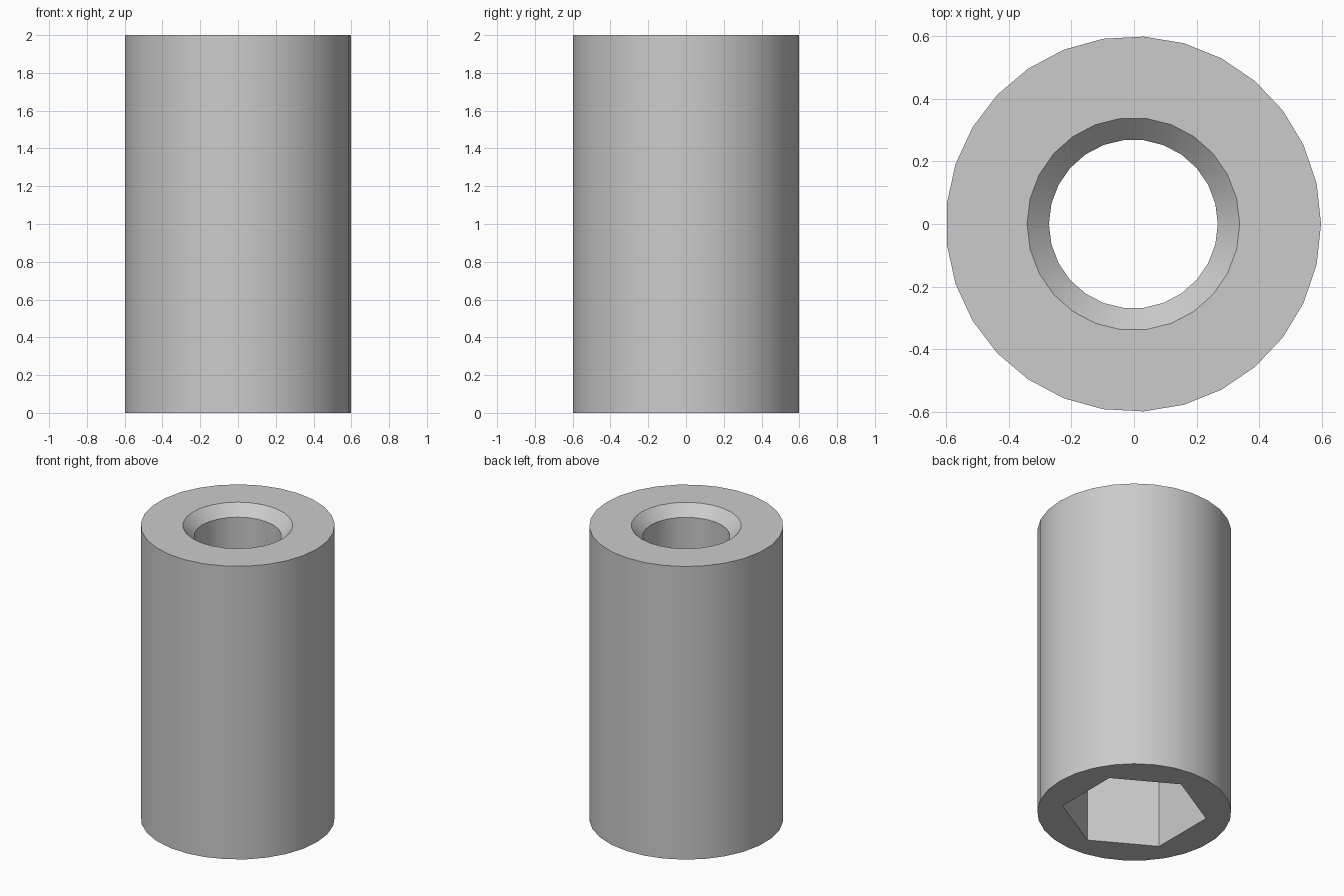
import bpy, bmesh
from math import cos, sin, radians, tau

cube = bpy.data.objects.get("Cube")
if cube:
    bpy.data.objects.remove(cube, do_unlink=True)

HEIGHT, CHAMFER, SOCKET_DEPTH = 2.0, 0.07, 1.0
AXIS_X = -0.002

bm = bmesh.new()


def ring(radius, z, sides, turn=0.0):
    """Closed loop of edges; returns its vertices and edges."""
    verts = [bm.verts.new((AXIS_X + radius * cos(turn + tau * i / sides),
                           radius * sin(turn + tau * i / sides), z))
             for i in range(sides)]
    edges = [bm.edges.new((verts[i - 1], verts[i])) for i in range(sides)]
    return verts, edges


def wall(a, b):
    """Quads joining two rings with the same number of sides."""
    for i in range(len(a[0])):
        bm.faces.new((a[0][i - 1], a[0][i], b[0][i], b[0][i - 1]))


def annulus(a, b):
    """Flat face between an outer and an inner ring."""
    bmesh.ops.triangle_fill(bm, edges=a[1] + b[1], use_beauty=True)


# Outer body
body_low = ring(0.6, 0, 29)
body_top = ring(0.6, HEIGHT, 29)
wall(body_low, body_top)

# Chamfered round bore from the top
mouth = ring(0.34, HEIGHT, 26)
bore_top = ring(0.27, HEIGHT - CHAMFER, 26)
bore_low = ring(0.27, SOCKET_DEPTH, 26)
wall(mouth, bore_top)
wall(bore_top, bore_low)

# Hexagonal socket from the bottom
hex_top = ring(0.45, SOCKET_DEPTH, 6, radians(30))
hex_low = ring(0.45, 0, 6, radians(30))
wall(hex_top, hex_low)

# Top face, inner step and bottom face
annulus(body_top, mouth)
annulus(hex_top, bore_low)
annulus(body_low, hex_low)

bmesh.ops.recalc_face_normals(bm, faces=bm.faces)
mesh = bpy.data.meshes.new("hex_socket_sleeve")
bm.to_mesh(mesh)
bm.free()

sleeve = bpy.data.objects.new("hex_socket_sleeve", mesh)
bpy.context.collection.objects.link(sleeve)

# Plain grey material
grey = bpy.data.materials.new("light_grey")
grey.use_nodes = True
colour = (0.6, 0.6, 0.6, 1)
grey.diffuse_color = colour
grey.node_tree.nodes["Principled BSDF"].inputs["Base Color"].default_value = colour
mesh.materials.append(grey)

# Smooth round walls, crisp rims
bpy.ops.object.select_all(action='DESELECT')
sleeve.select_set(True)
bpy.context.view_layer.objects.active = sleeve
bpy.ops.object.shade_smooth_by_angle(angle=radians(30))
